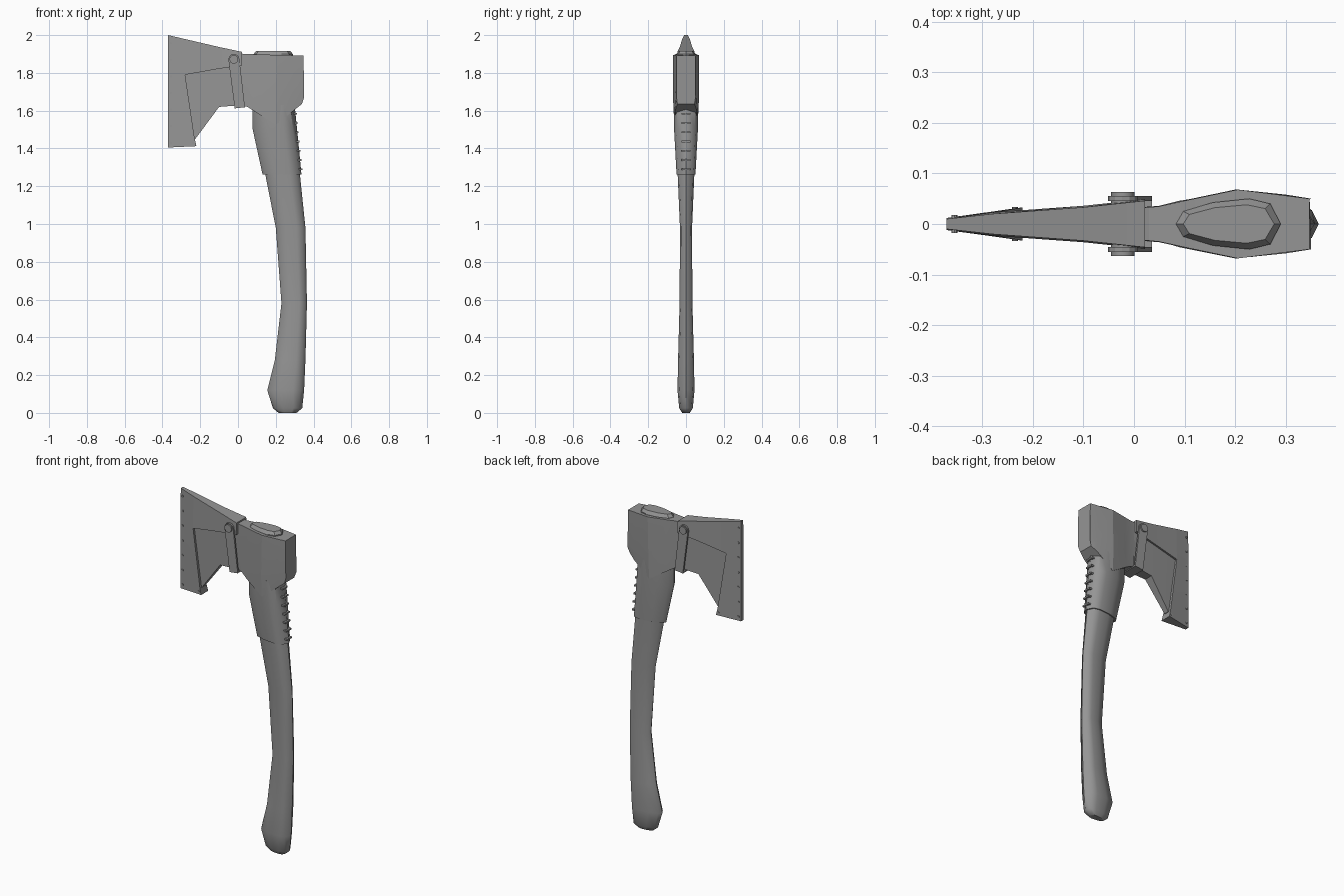
import bpy, bmesh, math
from mathutils import Matrix

cube = bpy.data.objects.get("Cube")
if cube:
    bpy.data.objects.remove(cube)

grey = bpy.data.materials.new("plain_grey")
grey.use_nodes = True
COLOUR = (0.3, 0.3, 0.3, 1)
grey.diffuse_color = COLOUR
grey.node_tree.nodes["Principled BSDF"].inputs["Base Color"].default_value = COLOUR


def finish(name, bm, angle=25):
    bmesh.ops.recalc_face_normals(bm, faces=bm.faces)
    mesh = bpy.data.meshes.new(name)
    bm.to_mesh(mesh)
    bm.free()
    mesh.materials.append(grey)
    obj = bpy.data.objects.new(name, mesh)
    bpy.context.collection.objects.link(obj)
    bpy.ops.object.select_all(action="DESELECT")
    obj.select_set(True)
    bpy.context.view_layer.objects.active = obj
    bpy.ops.object.shade_smooth_by_angle(angle=math.radians(angle))
    return obj


def loft(name, rings, angle=25):
    """Skin closed rings of points and cap both ends."""
    bm = bmesh.new()
    loops = [[bm.verts.new(p) for p in ring] for ring in rings]
    n = len(loops[0])
    for a, b in zip(loops, loops[1:]):
        for i in range(n):
            j = (i + 1) % n
            bm.faces.new((a[i], a[j], b[j], b[i]))
    bm.faces.new(loops[0])
    bm.faces.new(loops[-1])
    return finish(name, bm, angle)


def wedge(name, stations, angle=15):
    """Each station lists (x, z, half thickness) upwards; mirrored across y."""
    rings = []
    for st in stations:
        rings.append([(x, -h, z) for x, z, h in st] +
                     [(x, h, z) for x, z, h in reversed(st)])
    return loft(name, rings, angle)


# Egg-shaped grip section: fraction along x, fraction of half width
SIDE = [(0.07, 0.5), (0.35, 0.85), (0.7, 1), (0.9, 0.8)]
EGG = [(0, 0)] + SIDE + [(1, 0)] + [(u, -v) for u, v in reversed(SIDE)]


def egg_ring(z, left, right, half):
    return [(left + u * (right - left), v * half, z) for u, v in EGG]


def plates(name, outline, inner, outer):
    """The same flat plate on both cheeks."""
    for side, label in ((-1, "front"), (1, "back")):
        loft(name + "_" + label,
             [[(x, side * y, z) for x, z in outline] for y in (inner, outer)])


def pin(name, x, z, radius, half, sides=12):
    """Cylinder running right through along y."""
    bm = bmesh.new()
    bmesh.ops.create_cone(bm, cap_ends=True, segments=sides, radius1=radius,
                          radius2=radius, depth=2 * half,
                          matrix=Matrix.Translation((x, 0, z)) @ Matrix.Rotation(math.pi / 2, 4, "X"))
    finish(name, bm, 40)


# Curved handle
loft("handle", [egg_ring(*r) for r in [
    (0.0, 0.215, 0.31, 0.02), (0.025, 0.185, 0.34, 0.036),
    (0.12, 0.155, 0.35, 0.045), (0.28, 0.195, 0.357, 0.042),
    (0.58, 0.23, 0.365, 0.034), (0.98, 0.20, 0.357, 0.032),
    (1.26, 0.145, 0.328, 0.044), (1.6, 0.085, 0.295, 0.05),
    (1.88, 0.085, 0.29, 0.05)]], 50)

# Handle end showing through the top of the head
loft("handle_plug", [egg_ring(*r) for r in [
    (1.87, 0.083, 0.29, 0.05), (1.9, 0.083, 0.29, 0.05),
    (1.917, 0.097, 0.277, 0.038)]])

# Sleeve below the head, with lacing down the back
loft("collar_sleeve", [egg_ring(*r) for r in [
    (1.262, 0.13, 0.336, 0.05), (1.5, 0.078, 0.313, 0.063),
    (1.63, 0.078, 0.3, 0.065)]], 50)
for i in range(7):
    z = 1.29 + i * 0.049
    x = 0.336 - (z - 1.262) * 0.098
    bm = bmesh.new()
    bmesh.ops.create_cube(bm, size=1, matrix=Matrix.Translation((x - 0.004, 0, z))
                          @ Matrix.Diagonal((0.022, 0.046, 0.009, 1)))
    finish("lacing_%d" % (i + 1), bm)

# Steel head with a pointed lug on each cheek
wedge("axe_head", [
    [(0.0, 1.63, 0.03), (0.0, 1.75, 0.032), (0.0, 1.9, 0.03)],
    [(0.05, 1.62, 0.034), (0.05, 1.7, 0.036), (0.05, 1.9, 0.035)],
    [(0.09, 1.595, 0.046), (0.1, 1.7, 0.047), (0.1, 1.898, 0.046)],
    [(0.2, 1.525, 0.062), (0.2, 1.65, 0.068), (0.205, 1.895, 0.068)],
    [(0.3, 1.605, 0.056), (0.3, 1.67, 0.058), (0.3, 1.893, 0.056)],
    [(0.338, 1.635, 0.045), (0.35, 1.67, 0.05), (0.347, 1.892, 0.05)]])

# Bearded blade inside the cover
wedge("blade", [
    [(-0.36, 1.42, 0.004), (-0.36, 1.97, 0.004)],
    [(-0.226, 1.45, 0.016), (-0.226, 1.95, 0.016)],
    [(-0.1, 1.62, 0.026), (-0.1, 1.925, 0.026)],
    [(0.03, 1.63, 0.034), (0.03, 1.9, 0.033)]])

# Blade cover: edge guard and the strip across the top
wedge("edge_guard", [
    [(-0.37, 1.405, 0.011), (-0.37, 1.66, 0.012), (-0.37, 1.79, 0.012), (-0.37, 2.0, 0.01)],
    [(-0.22, 1.412, 0.033), (-0.23, 1.455, 0.031), (-0.28, 1.79, 0.023), (-0.28, 1.979, 0.02)]])
wedge("top_cover", [
    [(-0.28, 1.79, 0.023), (-0.28, 1.979, 0.02)],
    [(-0.1, 1.822, 0.036), (-0.1, 1.937, 0.033)],
    [(0.022, 1.84, 0.049), (0.022, 1.911, 0.046)]])

# Rivets along the cutting edge
for i in range(7):
    pin("edge_rivet_%d" % (i + 1), -0.355, 1.43 + i * 0.088, 0.006, 0.0175, 8)
pin("heel_rivet", -0.235, 1.428, 0.006, 0.034, 8)

# Strap with a rounded top, passing under the beard
top = [(-0.022 + 0.029 * math.cos(a), 1.872 + 0.029 * math.sin(a))
       for a in (math.radians(6 + 29 * k) for k in range(7))]
plates("strap", [(-0.018, 1.618), (0.036, 1.624)] + top, 0.045, 0.055)
wedge("strap_underside", [
    [(-0.018, 1.612, 0.055), (-0.018, 1.622, 0.055)],
    [(0.036, 1.618, 0.055), (0.036, 1.628, 0.055)]])
pin("strap_button", -0.022, 1.872, 0.023, 0.063, 16)
